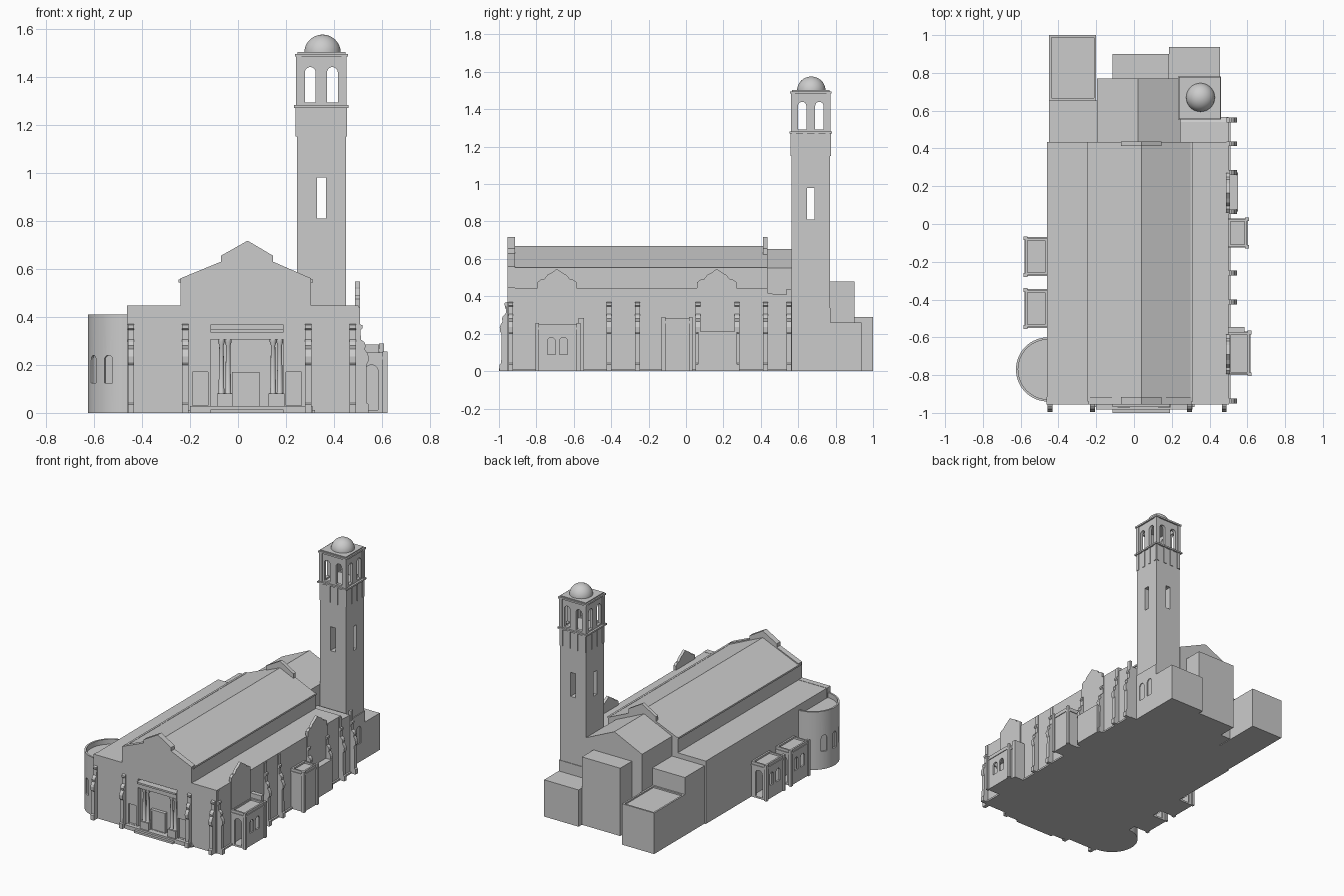
import bpy, bmesh, math
from mathutils import Matrix, Vector

if "Cube" in bpy.data.objects:
    bpy.data.objects.remove(bpy.data.objects["Cube"])


def mesh_obj(name, bm):
    bmesh.ops.recalc_face_normals(bm, faces=bm.faces)
    me = bpy.data.meshes.new(name)
    bm.to_mesh(me)
    bm.free()
    ob = bpy.data.objects.new(name, me)
    bpy.context.collection.objects.link(ob)
    return ob


def prism(name, pts, axis, a, b):
    """Extrude a (horizontal, z) profile along 'x' or 'y' from a to b."""
    bm = bmesh.new()
    place = (lambda p, t: (t, p[0], p[1])) if axis == 'x' else (lambda p, t: (p[0], t, p[1]))
    f = bm.faces.new([bm.verts.new(place(p, a)) for p in pts])
    g = bmesh.ops.extrude_face_region(bm, geom=[f])['geom']
    move = Vector((b - a, 0, 0)) if axis == 'x' else Vector((0, b - a, 0))
    bmesh.ops.translate(bm, vec=move, verts=[v for v in g if isinstance(v, bmesh.types.BMVert)])
    return mesh_obj(name, bm)


def box(name, x0, x1, y0, y1, z0, z1):
    return prism(name, [(x0, z0), (x1, z0), (x1, z1), (x0, z1)], 'y', y0, y1)


def arch(c, w, z0, z1, n=10):
    """Round-headed opening profile."""
    r = w / 2
    return [(c - r, z0), (c + r, z0)] + [
        (c + r * math.cos(math.pi * i / n), z1 - r + r * math.sin(math.pi * i / n)) for i in range(n + 1)]


def cut(ob, *cutters):
    for c in cutters:
        m = ob.modifiers.new('cut', 'BOOLEAN')
        m.operation, m.solver, m.object = 'DIFFERENCE', 'EXACT', c
        bpy.context.view_layer.objects.active = ob
        bpy.ops.object.modifier_apply(modifier=m.name)
        bpy.data.objects.remove(c)
    return ob


def lathe(name, profile, x, y, n=32):
    bm = bmesh.new()
    vs = [bm.verts.new((r, 0, z)) for r, z in profile]
    es = [bm.edges.new(e) for e in zip(vs, vs[1:])]
    bmesh.ops.spin(bm, geom=vs + es, cent=(0, 0, 0), axis=(0, 0, 1), angle=2 * math.pi, steps=n)
    bmesh.ops.remove_doubles(bm, verts=bm.verts, dist=1e-5)
    bmesh.ops.translate(bm, verts=bm.verts, vec=(x, y, 0))
    return mesh_obj(name, bm)


def smooth(ob):
    bpy.ops.object.select_all(action='DESELECT')
    ob.select_set(True)
    bpy.context.view_layer.objects.active = ob
    bpy.ops.object.shade_smooth_by_angle(angle=math.radians(35))


# Nave with side aisles
prism('nave_and_aisles', [(-.46, 0), (-.46, .445), (-.24, .445), (-.24, .55), (.04, .67), (.305, .55),
      (.305, .445), (.5, .445), (.5, 0)], 'y', -.92, .435)
for x in (-.24, .305):
    box('nave_eave', x - .007, x + .007, -.94, .435, .543, .555)

# Stepped front wall with portal and side door recesses
gable = [(-.07, .63), (-.07, .655), (.04, .717), (.145, .655), (.145, .63)]
front = prism('front_wall', [(-.462, 0), (-.462, .447), (-.24, .447), (-.24, .56)] + gable +
              [(.305, .56), (.305, .447), (.502, .447), (.502, 0)], 'y', -.955, -.915)
cut(front, box('c', -.115, .19, -1, -.922, .02, .365),
    box('c', -.19, -.125, -1, -.94, .03, .17), box('c', .2, .265, -1, -.94, .03, .17))
prism('rear_gable_parapet', [(-.07, .58)] + gable[1:4] + [(.145, .58)], 'y', .412, .437)

# Portal columns, entablature, door and steps
box('portal_entablature', -.115, .19, -.96, -.92, .305, .335)
box('portal_cornice', -.115, .19, -.968, -.92, .335, .347)
for cx in (-.055, .16):
    for dx in (-.014, .014):
        smooth(lathe('portal_column', [(0, .03), (.015, .03), (.015, .08), (.012, .085), (.009, .28),
                     (.014, .295), (.014, .305), (0, .305)], cx + dx, -.95, 16))
    box('column_pedestal', cx - .033, cx + .033, -.972, -.92, .01, .08)
cut(box('main_door', -.025, .09, -.945, -.92, .02, .17), box('c', -.017, .082, -1, -.939, .03, .16))
box('lower_step', -.115, .19, -1, -.9, 0, .015)
box('upper_step', -.2, .31, -.982, -.9, 0, .028)
box('front_plinth', -.225, .32, -.97, -.9, 0, .012)

# Scrolled buttresses on the front and right side
butt = [(-.01, 0), (.046, 0), (.046, .035), (.038, .042), (.036, .2), (.044, .21), (.046, .235), (.04, .25),
        (.03, .265), (.034, .28), (.028, .295), (.014, .305), (.012, .345), (.02, .352), (.02, .365), (-.01, .375)]
for x in (-.445, -.22, .293, .478):
    prism('front_buttress', [(-.95 - d, z) for d, z in butt], 'x', x - .013, x + .013)
for y in (-.937, -.412, -.26, .065, .272, .425, .55):
    prism('side_buttress', [(.498 + d, z) for d, z in butt], 'y', y - .013, y + .013)
    box('side_pilaster', .49, .507, y - .013, y + .013, 0, .44)

# Curved parapets over the right-hand entrances
for cy in (-.69, .165):
    half = [(.105, .2), (.105, .475), (.085, .49), (.07, .49), (.05, .515), (.03, .525)]
    prism('side_parapet', [(cy - d, z) for d, z in half] + [(cy, .547)] +
          [(cy + d, z) for d, z in reversed(half)], 'x', .488, .507)


def porch(name, wall, out, y0, y1, h, windows, end_arch):
    """Hollow flat-roofed porch standing off a side wall."""
    s = 1 if out > wall else -1
    lo, hi = min(wall, out), max(wall, out)
    ob = box(name, lo, hi, y0, y1, 0, h)
    t = .012
    cs = [box('c', lo + t, hi - t, y0 + t, y1 - t, .012, h - .025),
          box('c', lo + t, hi - t, y0 + t, y1 - t, h - .012, h + .1)]
    cs += [prism('c', arch(c, .042, .09, .18), 'x', out - s * .03, out + s * .03) for c in windows]
    if end_arch:
        cs.append(prism('c', arch((lo + hi) / 2, .055, .012, .2), 'y', y0 - .1, y1 + .1))
    cut(ob, *cs)
    for y in (y0, y1):
        box(name + '_corner', out - .01, out + .01, y - .01, y + .01, 0, h + .004)
    for a, b, c, d in ((lo, hi, y0 - .005, y0 + .005), (lo, hi, y1 - .005, y1 + .005),
                       (out - .005, out + .005, y0, y1)):
        box(name + '_trim', a, b, c, d, h - .03, h - .018)


# Right-side porches
porch('right_front_porch', .5, .612, -.795, -.575, .252, (-.72, -.655), True)
box('porch_back_block', .495, .585, -.575, -.545, 0, .285)
porch('right_middle_porch', .5, .598, -.12, .025, .285, (), False)
box('right_rear_entrance', .495, .55, .065, .272, 0, .213)
box('right_wall_plinth', .49, .512, -.95, .56, 0, .012)

# Left-side porches
for y0, y1 in ((-.545, -.35), (-.27, -.075)):
    c = (y0 + y1) / 2
    porch('left_porch', -.46, -.575, y0, y1, .25, (c - .035, c + .035), True)

# Round baptistery with sunken roof and arched windows
apse = lathe('round_apse', [(0, 0), (.17, 0), (.17, .41), (.158, .41), (.158, .375), (0, .375)], -.455, -.77, 64)
wins = []
for ang in (150, 180, 210, 240):
    w = prism('c', arch(0, .04, .125, .24), 'x', .16, .2)
    w.data.transform(Matrix.Translation((-.455, -.77, 0)) @ Matrix.Rotation(math.radians(ang), 4, 'Z'))
    wins.append(w)
cut(apse, *wins)
smooth(apse)

# Chancel and rear blocks
prism('chancel', [(-.195, 0), (-.195, .55), (.022, .652), (.245, .55), (.245, 0)], 'y', .43, .77)
box('left_rear_block', -.45, -.19, .43, .655, 0, .41)
cut(box('left_end_block', -.45, -.2, .655, 1, 0, .29), box('c', -.438, -.212, .667, .988, .28, .4))
box('middle_rear_block', -.115, .185, .76, .9, 0, .48)
box('right_rear_block', .185, .455, .76, .937, 0, .26)
prism('sacristy', [(.43, 0), (.43, .415), (.54, .41), (.567, .395), (.567, 0)], 'x', .24, .5)

# Tower shaft with slits and base windows
TX, TY = .347, .667
shaft = box('tower_shaft', TX - .102, TX + .102, TY - .102, TY + .102, 0, 1.275)
cut(shaft, box('c', TX - .019, TX + .019, TY - .2, TY + .2, .81, .98),
    box('c', TX - .2, TX + .2, TY - .019, TY + .019, .81, .98))
base = box('tower_base', TX - .1, TX + .108, TY - .106, TY + .106, 0, .338)
cut(base, *[prism('c', arch(TY + d, .045, .13, .255), 'x', TX + .085, TX + .2) for d in (-.045, .035)])


def slab(name, h, z0, z1):
    box(name, TX - h, TX + h, TY - h, TY + h, z0, z1)


# Corbel strips below the belfry
for i in range(4):
    o = -.09 + i * .06
    box('corbel_strip', TX + o - .011, TX + o + .011, TY - .107, TY + .107, 1.15, 1.27)
    box('corbel_strip', TX - .107, TX + .107, TY + o - .011, TY + o + .011, 1.15, 1.27)

# Belfry with twin arches on each side, cornices and dome
slab('belfry_floor_cornice', .114, 1.27, 1.281)
belfry = box('belfry', TX - .1, TX + .1, TY - .1, TY + .1, 1.278, 1.485)
cut(belfry, box('c', TX - .078, TX + .078, TY - .078, TY + .078, 1.283, 1.465),
    *[prism('c', arch(TX + d, .045, 1.292, 1.44), 'y', TY - .2, TY + .2) for d in (-.046, .046)],
    *[prism('c', arch(TY + d, .045, 1.292, 1.44), 'x', TX - .2, TX + .2) for d in (-.046, .046)])
for sx in (-1, 1):
    for sy in (-1, 1):
        x, y = TX + sx * .094, TY + sy * .094
        box('belfry_corner', x - .011, x + .011, y - .011, y + .011, 1.28, 1.485)
slab('belfry_cornice', .11, 1.483, 1.495)
slab('belfry_roof', .1, 1.495, 1.502)
dome = [(.076 * math.cos(math.pi / 2 * i / 12), 1.5 + .075 * math.sin(math.pi / 2 * i / 12)) for i in range(12)]
smooth(lathe('dome', [(0, 1.5)] + dome + [(0, 1.575)], TX + .005, TY + .003, 40))
